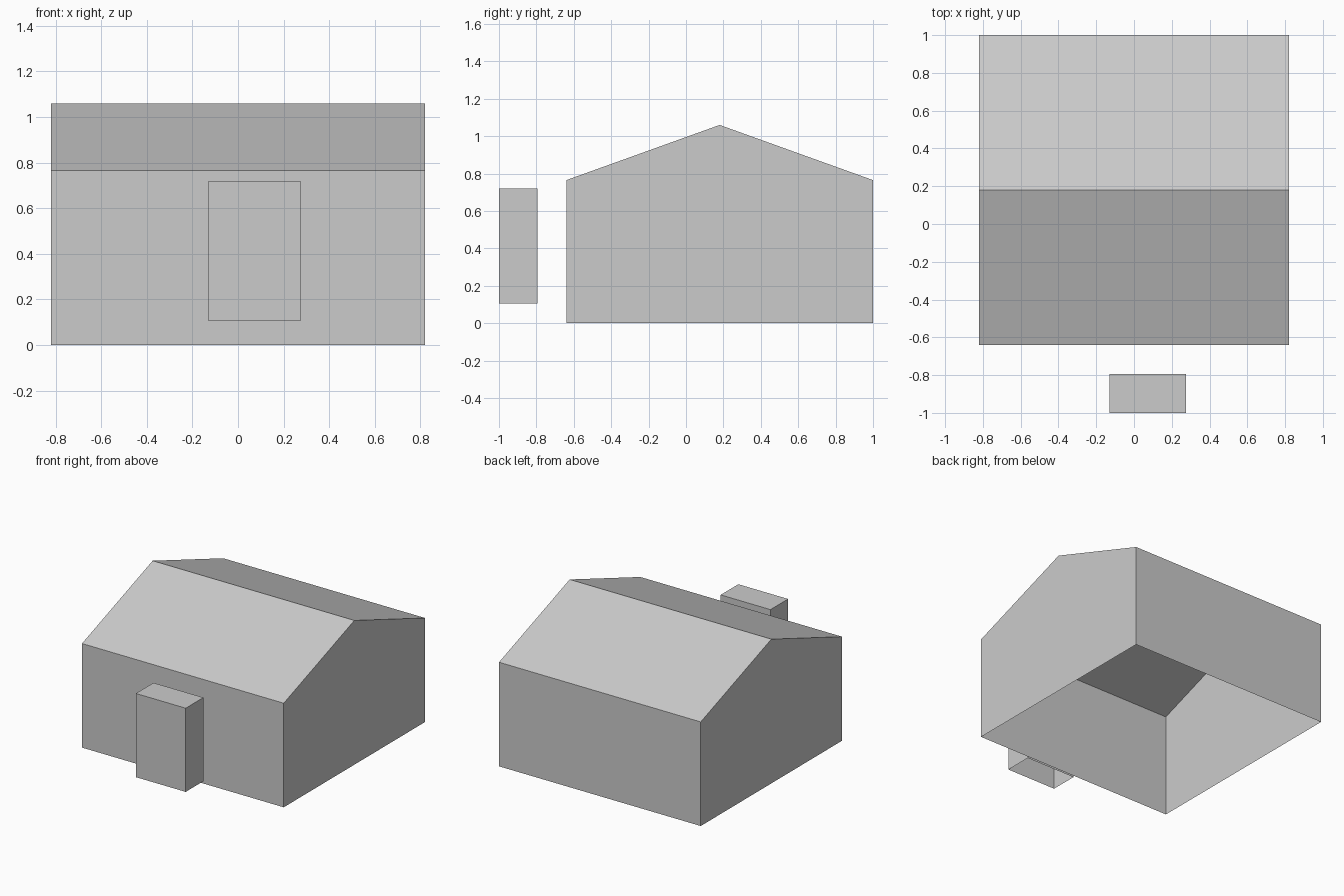
import bpy
import bmesh
from mathutils import Vector

default = bpy.data.objects.get("Cube")
if default:
    bpy.data.objects.remove(default, do_unlink=True)

# One plain grey for everything
grey = bpy.data.materials.new("plain_grey")
grey.use_nodes = True
colour = (0.6, 0.6, 0.6, 1.0)
grey.diffuse_color = colour
grey.node_tree.nodes["Principled BSDF"].inputs["Base Color"].default_value = colour


def open_shell(name, profile, x_min, x_max):
    """Extrude a (y, z) profile along x and leave its underside open."""
    bm = bmesh.new()
    end = bm.faces.new([bm.verts.new((x_min, y, z)) for y, z in profile])
    ext = bmesh.ops.extrude_face_region(bm, geom=[end], use_keep_orig=True)
    moved = [g for g in ext["geom"] if isinstance(g, bmesh.types.BMVert)]
    bmesh.ops.translate(bm, verts=moved, vec=Vector((x_max - x_min, 0, 0)))
    bmesh.ops.recalc_face_normals(bm, faces=bm.faces[:])
    bm.normal_update()
    underside = [f for f in bm.faces if f.normal.z < -0.9]
    bmesh.ops.delete(bm, geom=underside, context='FACES')
    mesh = bpy.data.meshes.new(name)
    bm.to_mesh(mesh)
    bm.free()
    mesh.materials.append(grey)
    obj = bpy.data.objects.new(name, mesh)
    bpy.context.collection.objects.link(obj)
    return obj


# Gabled building: walls and roof in one hollow shell
front, back, eave, ridge = -0.64, 1.0, 0.765, 1.06
open_shell("gabled_building",
           [(front, 0), (back, 0), (back, eave),
            ((front + back) / 2, ridge), (front, eave)],
           -0.82, 0.82)

# Separate hollow box floating ahead of the front wall
near, far, low, high = -1.0, -0.795, 0.105, 0.72
open_shell("front_box",
           [(near, low), (far, low), (far, high), (near, high)],
           -0.13, 0.275)
